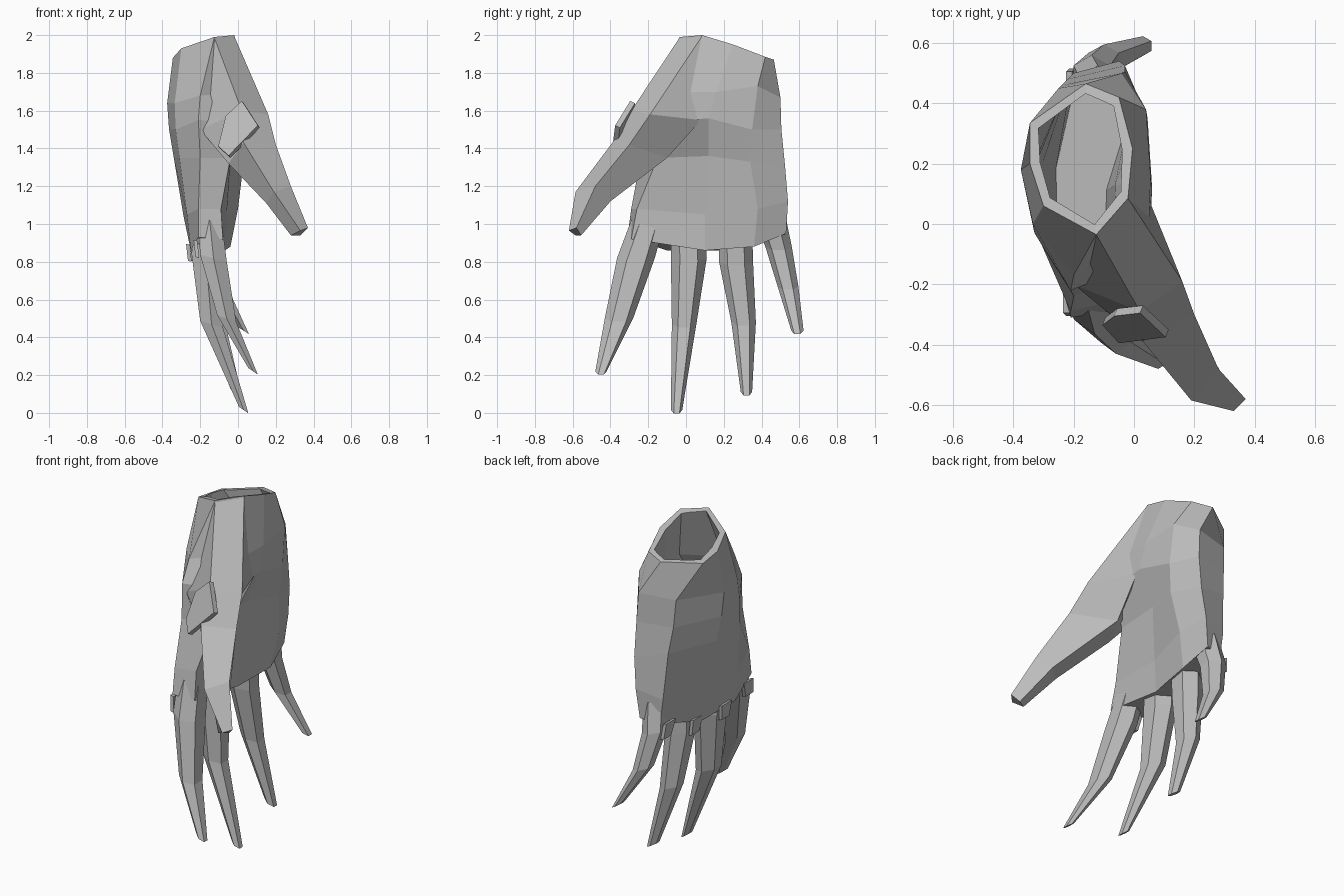
import bpy, bmesh
from math import sin, cos, pi
from mathutils import Vector

cube = bpy.data.objects.get("Cube")
if cube:
    bpy.data.objects.remove(cube)

grey = bpy.data.materials.new("plain_grey")
grey.use_nodes = True
colour = (0.5, 0.5, 0.5, 1)
grey.diffuse_color = colour
grey.node_tree.nodes["Principled BSDF"].inputs["Base Color"].default_value = colour


def loft(name, rings):
    """Closed skin through matching rings of points."""
    bm = bmesh.new()
    loops = [[bm.verts.new(p) for p in ring] for ring in rings]
    n = len(loops[0])
    for a, b in zip(loops, loops[1:]):
        for i in range(n):
            j = (i + 1) % n
            bm.faces.new((a[i], a[j], b[j], b[i]))
    bm.faces.new(loops[0])
    bm.faces.new(loops[-1])
    bmesh.ops.recalc_face_normals(bm, faces=bm.faces)
    mesh = bpy.data.meshes.new(name)
    bm.to_mesh(mesh)
    bm.free()
    mesh.materials.append(grey)
    obj = bpy.data.objects.new(name, mesh)
    bpy.context.collection.objects.link(obj)
    return obj


def plate(name, points, offset):
    shift = Vector(offset)
    return loft(name, [points, [Vector(p) + shift for p in points]])


def finger(name, stations):
    """Six-sided finger; each station is centre, width and depth."""
    rings = []
    for centre, w, d in stations:
        ring = []
        for i in range(6):
            a = i * pi / 3
            ring.append(Vector(centre) + Vector((sin(a) * d * 0.58, cos(a) * w / 2, sin(a) * -0.02)))
        rings.append(ring)
    return loft(name, rings)


# Hand shell: wrist to knuckles; index edge, palm, outer edge, back
wrist = [(-.125, -.035, 1.99), (-.02, .085, 2), (-.005, .25, 1.95), (-.05, .42, 1.885),
         (-.16, .465, 1.87), (-.345, .335, 1.86), (-.345, .2, 1.88), (-.3, .06, 1.93)]
heel = [(-.2, -.17, 1.68), (.05, 0, 1.7), (.055, .16, 1.7), (.04, .38, 1.73),
        (-.04, .5, 1.67), (-.25, .45, 1.66), (-.375, .18, 1.64), (-.335, 0, 1.64)]
pad = [(-.21, -.22, 1.55), (.05, -.12, 1.54), (.06, .12, 1.56), (.045, .35, 1.5),
       (-.03, .505, 1.5), (-.24, .46, 1.5), (-.365, .19, 1.5), (-.33, -.03, 1.5)]
palm = [(-.2, -.24, 1.35), (-.04, -.15, 1.35), (-.03, .12, 1.36), (.03, .34, 1.33),
        (-.03, .525, 1.3), (-.22, .48, 1.35), (-.34, .2, 1.35), (-.31, -.06, 1.35)]
fist = [(-.21, -.29, 1.08), (-.09, -.26, 1.08), (-.06, .1, 1.05), (0, .38, 1.08),
        (-.05, .54, 1.12), (-.2, .5, 1.08), (-.29, .2, 1.05), (-.27, -.1, 1.05)]
knuckles = [(-.21, -.31, .93), (-.08, -.29, .92), (-.07, .1, .86), (-.04, .36, .88),
            (-.07, .53, .95), (-.18, .5, .93), (-.25, .2, .86), (-.25, -.1, .86)]
shell = [wrist, heel, pad, palm, fist, knuckles]
hand = loft("hand_shell", shell)

# Thumb: back edge, palm edge, web edge, lower edge
thumb = loft("thumb", [
    [(-.125, -.035, 1.985), (-.02, .085, 1.995), (-.03, .2, 1.9), (-.17, .02, 1.9)],
    [(.02, -.29, 1.6), (.16, -.19, 1.58), (.05, .08, 1.55), (-.2, -.2, 1.5)],
    [(.03, -.39, 1.43), (.2, -.3, 1.42), (.03, -.1, 1.35), (-.05, -.27, 1.32)],
    [(.19, -.585, 1.17), (.28, -.48, 1.2), (.23, -.4, 1.12), (.15, -.47, 1.11)],
    [(.33, -.62, .965), (.37, -.58, .98), (.33, -.555, .94), (.28, -.585, .94)]])

# Hollow inside, cut from the shell and the thumb root
inner = []
for ring in shell[:5]:
    mid = sum((Vector(p) for p in ring), Vector()) / len(ring)
    inner.append([Vector(p) + (mid - Vector(p)).normalized() * 0.035 for p in ring])
lid = [p + Vector((0, 0, 0.15)) for p in inner[0]]
cavity = loft("hollow_cutter", [lid] + inner)
cavity.hide_render = True
cavity.hide_set(True)
for part in (hand, thumb):
    cut = part.modifiers.new("hollow", "BOOLEAN")
    cut.operation = "DIFFERENCE"
    cut.solver = "EXACT"
    cut.object = cavity

# Fingers from root through bend to tip
finger("index_finger", [((-.15, -.2, 1.02), .18, .13), ((-.13, -.265, .82), .2, .14),
                        ((-.06, -.355, .5), .15, .1), ((.08, -.45, .22), .06, .05)])
finger("middle_finger", [((-.17, .01, 1), .18, .14), ((-.17, .015, .82), .19, .15),
                         ((-.14, -.01, .47), .13, .12), ((.03, -.05, .015), .06, .05)])
finger("ring_finger", [((-.15, .26, 1), .18, .14), ((-.15, .265, .8), .18, .14),
                       ((-.12, .305, .48), .13, .11), ((-.01, .32, .11), .06, .06)])
finger("little_finger", [((-.12, .44, 1.05), .17, .12), ((-.14, .49, .88), .14, .12),
                         ((-.1, .54, .67), .11, .1), ((.03, .59, .435), .065, .055)])

# Thumb guard plate
plate("thumb_guard", [(.03, -.27, 1.64), (.115, -.35, 1.51), (-.04, -.37, 1.35),
                      (-.095, -.31, 1.4), (-.055, -.28, 1.56)], (-.01, -.025, .012))

# Small guard plates on the back of each knuckle
for name, x, y, z, lean in (("index", -.215, -.25, .87, -.02), ("middle", -.255, .01, .85, 0),
                            ("ring", -.235, .25, .85, .01), ("little", -.205, .46, .9, .02)):
    plate(name + "_knuckle_guard",
          [(x, y - .045, z + .04), (x, y + .045, z + .04),
           (x + .01, y + .035 + lean, z - .05), (x + .01, y - .035 + lean, z - .05)],
          (-.02, 0, .005))
